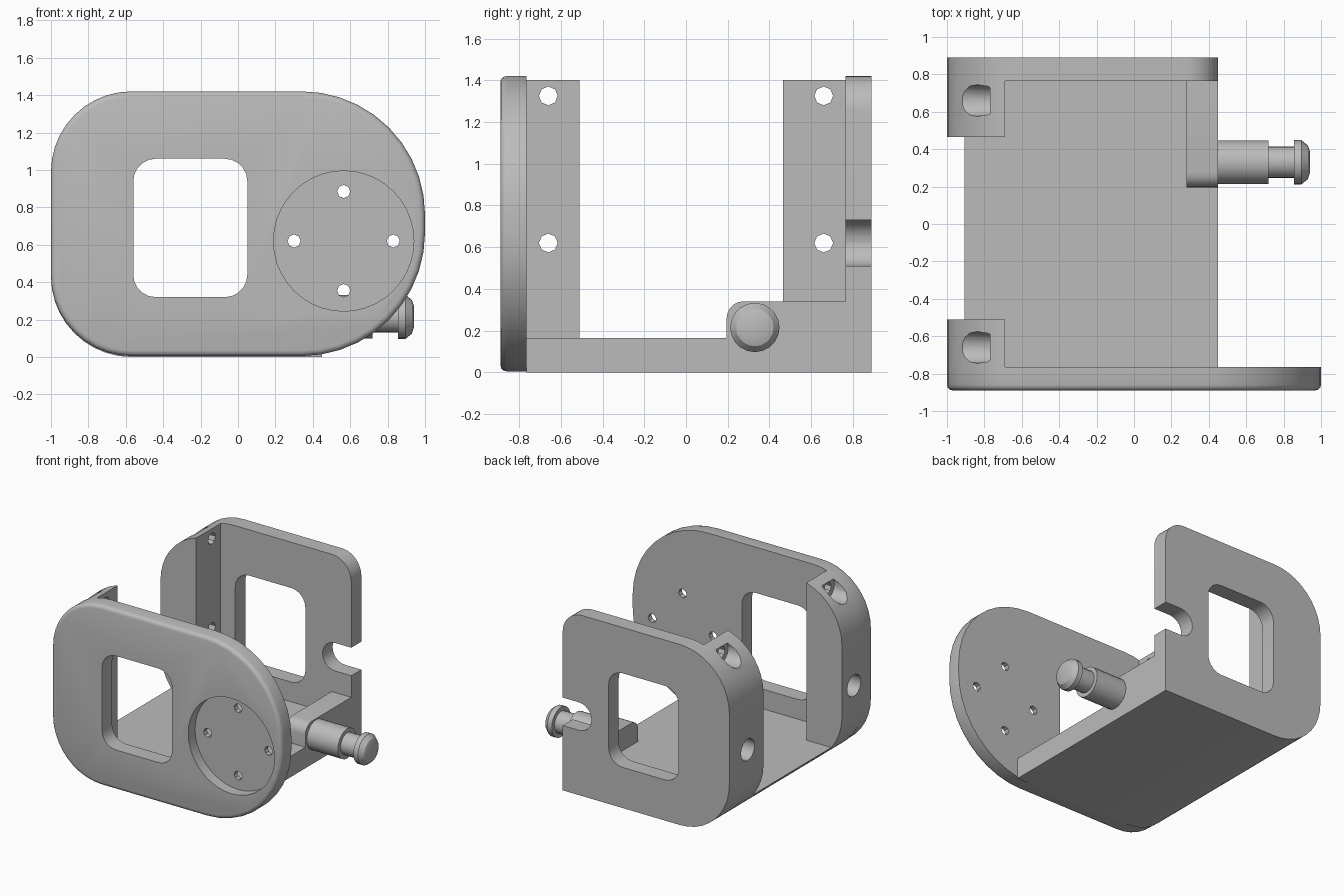
import bpy
import bmesh
from math import pi, sin, cos, radians
from mathutils import Vector, Matrix

cube = bpy.data.objects.get("Cube")
if cube:
    bpy.data.objects.remove(cube, do_unlink=True)

grey = bpy.data.materials.new("plain grey")
grey.use_nodes = True
COLOUR = (0.5, 0.5, 0.5, 1)
grey.diffuse_color = COLOUR
grey.node_tree.nodes["Principled BSDF"].inputs["Base Color"].default_value = COLOUR


def rounded(corners, steps=10):
    """Outline with each (a, b, radius) right-angled corner rounded."""
    out = []
    for i, (a, b, r) in enumerate(corners):
        p = Vector((a, b))
        if r == 0:
            out.append(p)
            continue
        u = (Vector(corners[i - 1][:2]) - p).normalized()
        v = (Vector(corners[(i + 1) % len(corners)][:2]) - p).normalized()
        centre = p + (u + v) * r
        for k in range(steps + 1):
            t = k / steps * pi / 2
            out.append(centre - v * r * cos(t) - u * r * sin(t))
    return out


def rect(a0, a1, b0, b1, radii=(0, 0, 0, 0), steps=10):
    """Rectangle outline; radii run from low-low corner counter-clockwise."""
    pts = [(a0, b0), (a1, b0), (a1, b1), (a0, b1)]
    return rounded([(a, b, r) for (a, b), r in zip(pts, radii)], steps)


def circle(a, b, r, sides):
    return [Vector((a + r * cos(2 * pi * i / sides), b + r * sin(2 * pi * i / sides)))
            for i in range(sides)]


def prism(name, outline, axis, start, end, bevel=0):
    """Extrude an outline along x (outline in y, z) or y (outline in x, z)."""
    bm = bmesh.new()

    def place(p, d):
        return (d, p.x, p.y) if axis == "x" else (p.x, d, p.y)
    first = bm.faces.new([bm.verts.new(place(p, start)) for p in outline])
    rim = list(first.edges)
    grown = bmesh.ops.extrude_face_region(bm, geom=[first], use_keep_orig=True)
    shift = Vector(place(Vector((0, 0)), end - start))
    verts = [g for g in grown["geom"] if isinstance(g, bmesh.types.BMVert)]
    bmesh.ops.translate(bm, verts=verts, vec=shift)
    bmesh.ops.recalc_face_normals(bm, faces=bm.faces)
    if bevel:
        bmesh.ops.bevel(bm, geom=rim, offset=bevel, segments=3, profile=0.5,
                        affect="EDGES")
    return finish(name, bm)


def finish(name, bm):
    mesh = bpy.data.meshes.new(name)
    bm.to_mesh(mesh)
    bm.free()
    mesh.materials.append(grey)
    obj = bpy.data.objects.new(name, mesh)
    bpy.context.collection.objects.link(obj)
    return obj


def activate(obj):
    bpy.ops.object.select_all(action="DESELECT")
    obj.select_set(True)
    bpy.context.view_layer.objects.active = obj


def combine(obj, other, operation="DIFFERENCE"):
    activate(obj)
    mod = obj.modifiers.new("combine", "BOOLEAN")
    mod.operation = operation
    mod.solver = "EXACT"
    mod.object = other
    bpy.ops.object.modifier_apply(modifier=mod.name)
    bpy.data.objects.remove(other, do_unlink=True)


def cut(obj, outline, axis, start, end):
    combine(obj, prism("cutter", outline, axis, start, end))


def smooth(obj):
    activate(obj)
    bpy.ops.object.shade_smooth_by_angle(angle=radians(32))


# Main dimensions
TOP, EDGE = 1.42, 0.45
INNER, OUTER = 0.765, 0.89
window = rect(-0.56, 0.05, 0.32, 1.06, (0.12,) * 4, 5)

# Cradle: floor, back plate and two side posts carved from one rounded block
cradle = prism("cradle", rect(-1, EDGE, 0, TOP, (0.43, 0, 0.17, 0.43)),
               "y", -INNER, OUTER)
cut(cradle, rect(-0.69, 2, 0.165, 2), "y", -1, INNER)
cut(cradle, rect(-2, 2, 0.165, 2), "y", -0.51, 0.465)
cut(cradle, window, "y", 0.6, 1)
# Open slot with a round end in the back plate
cut(cradle, rect(0.2, 1, 0.51, 0.73, (0.109, 0, 0, 0.109), 6), "y", 0.7, 1)
# Counterbored screw holes in the posts
for y in (-0.66, 0.66):
    for z in (0.62, 1.325):
        cut(cradle, circle(y, z, 0.045, 8), "x", -1.5, -0.5)
        cut(cradle, circle(y, z, 0.085, 14), "x", -1.5, -0.77)
smooth(cradle)

# Front plate with window, round recess and four small holes
front_plate = prism("front_plate", rect(-1, 1, 0.005, TOP, (0.43, 0.66, 0.66, 0.43)),
                    "y", -OUTER, -INNER, bevel=0.03)
cut(front_plate, window, "y", -1, -0.6)
cut(front_plate, circle(0.565, 0.62, 0.375, 40), "y", -1, -0.805)
for i in range(4):
    a = i * pi / 2
    cut(front_plate, circle(0.565 + 0.265 * cos(a), 0.62 + 0.265 * sin(a), 0.035, 8),
        "y", -1, -0.6)
smooth(front_plate)

# Raised rib that carries the pin
pin_rib = prism("pin_rib", rect(0.195, INNER, 0.165, 0.34, (0, 0, 0, 0.08), 5),
                "x", 0.28, EDGE)
smooth(pin_rib)

# Stepped pin with a domed head, turned about the x direction
profile = [(0.44, 0), (0.44, 0.117), (0.72, 0.117), (0.72, 0.085), (0.855, 0.085),
           (0.855, 0.118), (0.895, 0.118), (0.93, 0.09), (0.94, 0.06), (0.94, 0)]
bm = bmesh.new()
line = [bm.verts.new((x, r, 0)) for x, r in profile]
edges = [bm.edges.new(pair) for pair in zip(line, line[1:])]
bmesh.ops.spin(bm, geom=line + edges, cent=(0, 0, 0), axis=(1, 0, 0),
               angle=2 * pi, steps=20, use_merge=True)
bmesh.ops.remove_doubles(bm, verts=bm.verts, dist=0.0005)
bmesh.ops.recalc_face_normals(bm, faces=bm.faces)
bmesh.ops.transform(bm, matrix=Matrix.Translation((0, 0.33, 0.215)), verts=bm.verts)
smooth(finish("pin", bm))
